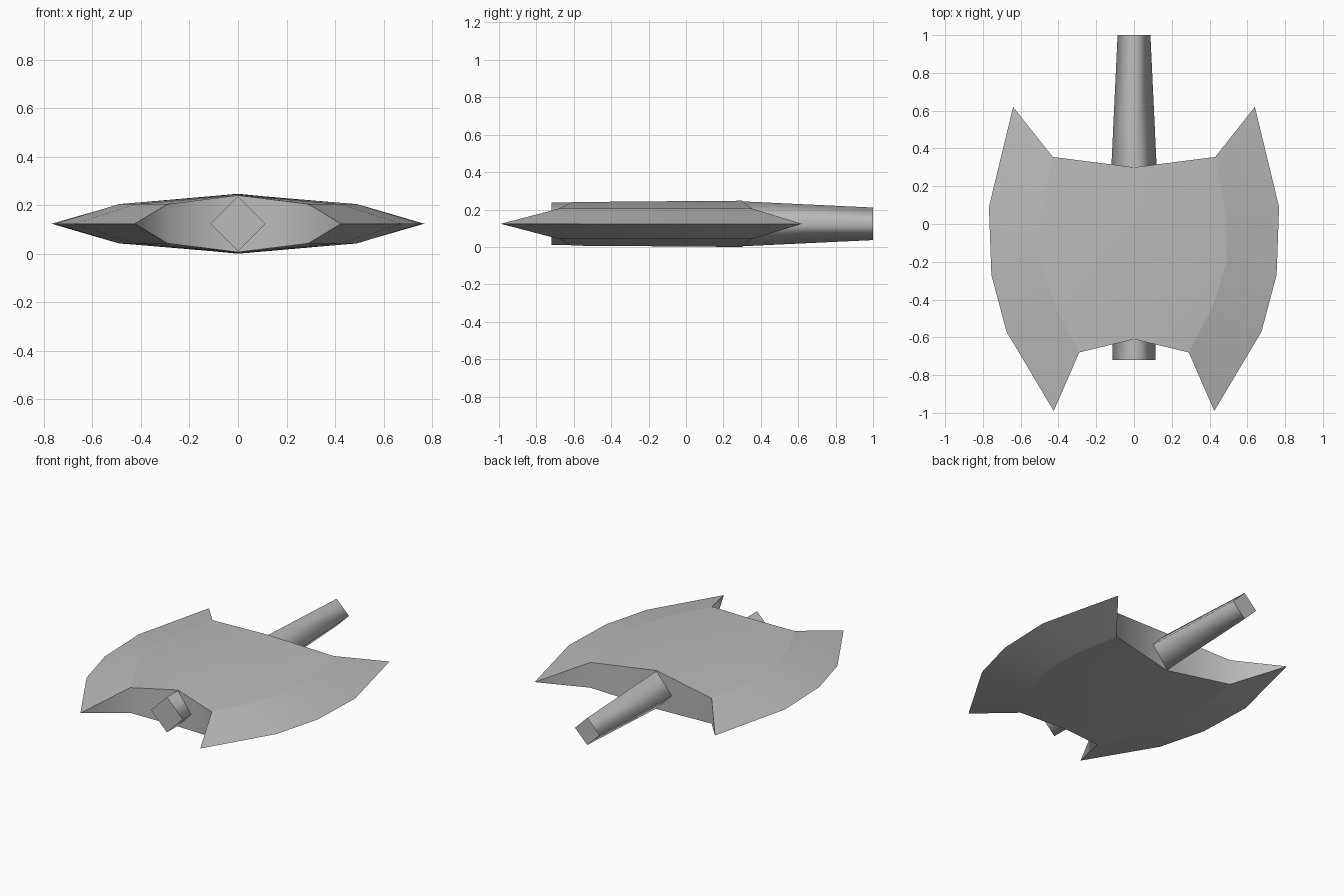
import bpy
import bmesh

cube = bpy.data.objects.get("Cube")
if cube:
    bpy.data.objects.remove(cube, do_unlink=True)

MID = 0.1235  # height of the cutting edges and handle axis

steel = bpy.data.materials.new("grey_metal")
steel.use_nodes = True
grey = (0.5, 0.5, 0.5, 1.0)
steel.diffuse_color = grey
steel.node_tree.nodes["Principled BSDF"].inputs["Base Color"].default_value = grey


def loft(name, rings, caps, sharp_lines, smooth_caps):
    """Skin a row of equal rings, close both ends, keep the listed lines sharp."""
    bm = bmesh.new()
    rows = [[bm.verts.new(p) for p in ring] for ring in rings]
    n = len(rows[0])
    for a, b in zip(rows, rows[1:]):
        for i in range(n):
            j = (i + 1) % n
            bm.faces.new((a[i], a[j], b[j], b[i])).smooth = True
        for i in sharp_lines:
            bm.edges.get((a[i], b[i])).smooth = False
    for row in (rows[0], rows[-1]):
        for i in range(n):
            bm.edges.get((row[i], row[(i + 1) % n])).smooth = False
        for cap in caps:
            bm.faces.new([row[i] for i in cap]).smooth = smooth_caps
    bmesh.ops.recalc_face_normals(bm, faces=bm.faces)
    mesh = bpy.data.meshes.new(name)
    bm.to_mesh(mesh)
    bm.free()
    mesh.materials.append(steel)
    obj = bpy.data.objects.new(name, mesh)
    bpy.context.collection.objects.link(obj)
    return obj


# Double axe blade: each row is spine (y, half height), ridge (x, y), edge (x, y)
RIDGE = 0.081
blade_rows = [
    ((-0.61, 0.117), (0.29, -0.68), (0.425, -0.99)),
    ((-0.40, 0.118), (0.42, -0.43), (0.675, -0.57)),
    ((-0.18, 0.120), (0.49, -0.20), (0.755, -0.27)),
    ((0.06, 0.122), (0.485, 0.07), (0.768, 0.09)),
    ((0.30, 0.1235), (0.43, 0.355), (0.64, 0.62)),
]
blade_rings = []
for (sy, sh), (rx, ry), (ex, ey) in blade_rows:
    blade_rings.append([
        (0, sy, MID + sh), (rx, ry, MID + RIDGE), (ex, ey, MID), (rx, ry, MID - RIDGE),
        (0, sy, MID - sh), (-rx, ry, MID - RIDGE), (-ex, ey, MID), (-rx, ry, MID + RIDGE),
    ])
loft("axe_blade", blade_rings,
     caps=[(0, 1, 3, 4), (0, 4, 5, 7), (1, 2, 3), (5, 6, 7)],
     sharp_lines=(1, 2, 3, 5, 6, 7), smooth_caps=True)

# Four-sided tapering handle running through the blade
handle_rings = [
    [(0, y, MID + r), (r, y, MID), (0, y, MID - r), (-r, y, MID)]
    for y, r in ((-0.72, 0.113), (0.30, 0.12), (1.0, 0.087))
]
loft("handle", handle_rings, caps=[(0, 1, 2, 3)], sharp_lines=(), smooth_caps=False)
